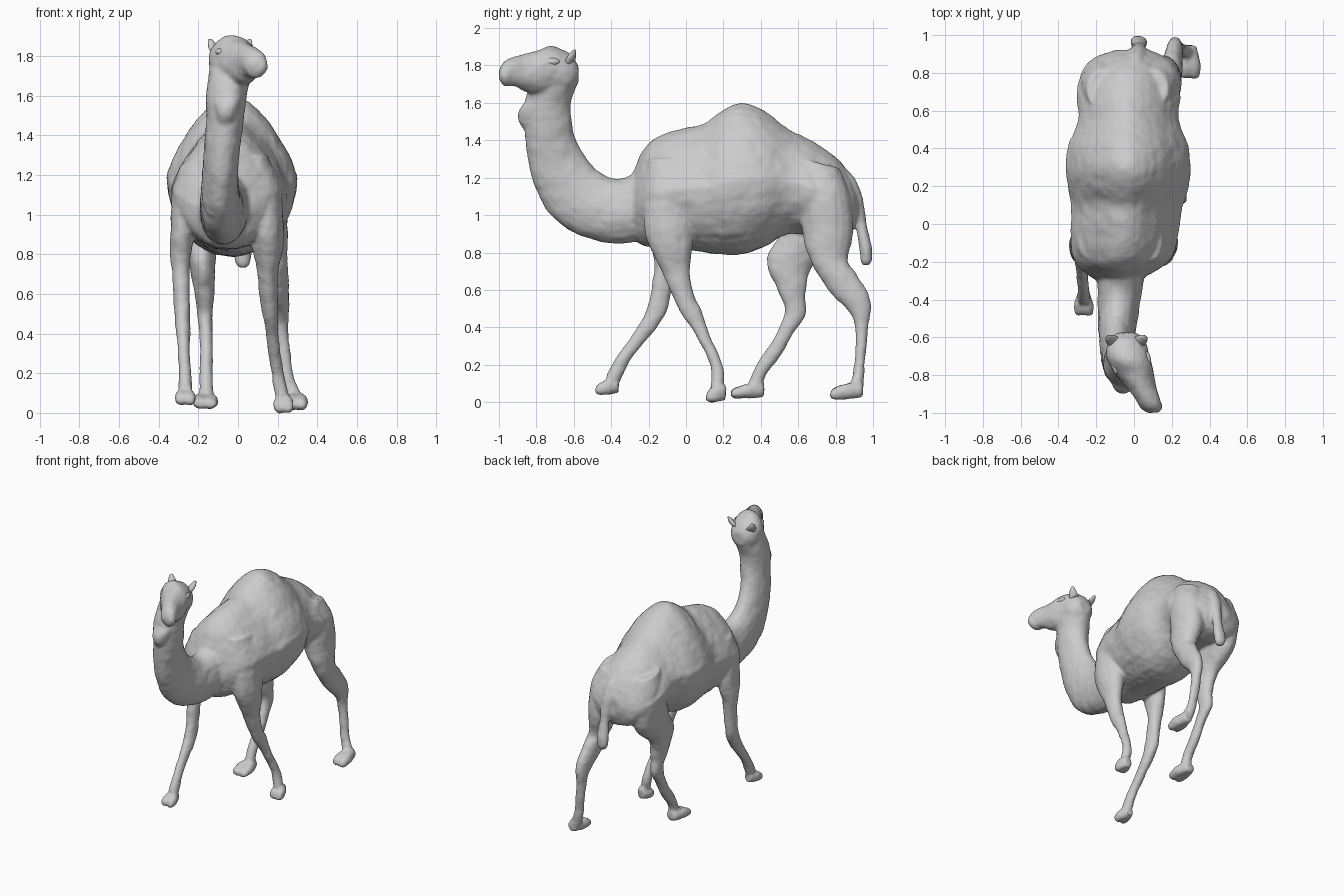
import bpy, bmesh, math
from mathutils import Vector


def spline(rows, steps=4):
    """Catmull-Rom interpolation through rows of numbers."""
    out = []
    for i in range(len(rows) - 1):
        a, b, c, d = (rows[max(i - 1, 0)], rows[i], rows[i + 1], rows[min(i + 2, len(rows) - 1)])
        for k in range(steps):
            t = k / steps
            out.append([0.5 * (2 * q + (r - p) * t + (2 * p - 5 * q + 4 * r - s) * t * t
                               + (3 * q - p - 3 * r + s) * t ** 3) for p, q, r, s in zip(a, b, c, d)])
    return out + [list(rows[-1])]


def loft(bm, rows, taper=0.0, n=20):
    """Rows: y,z of one edge, y,z of the opposite edge, x centre, half width."""
    rings = []
    for y1, z1, y2, z2, x, w in spline(rows):
        mid = Vector((x, (y1 + y2) / 2, (z1 + z2) / 2))
        up = Vector((0, (y1 - y2) / 2, (z1 - z2) / 2))
        ring = []
        for k in range(n):
            a = math.tau * k / n
            s = math.sin(a)
            side = w * math.cos(a) * (1 - taper * max(s, 0))
            ring.append(bm.verts.new(mid + up * s + Vector((side, 0, 0))))
        rings.append(ring)
    for r, q in zip(rings, rings[1:]):
        for k in range(n):
            bm.faces.new((r[k], r[(k + 1) % n], q[(k + 1) % n], q[k]))
    bm.faces.new(rings[0][::-1])
    bm.faces.new(rings[-1])


def foot(bm, x, heel, toe, z0, z1, w):
    """Flat two-toed pad."""
    mid = (heel + toe) / 2
    tip = toe * .8 + mid * .2
    for s in (-1, 1):
        cx = x + s * w * 0.36
        loft(bm, [(heel, z1, heel, z0 + .01, x, w * .6),
                  (mid, z1, mid, z0, cx, w * .66),
                  (tip, z1 - .025, tip, z0, cx, w * .6),
                  (toe, z0 + .035, toe, z0 + .01, cx, w * .35)], n=12)


def finish(name, bm, voxel, rough=0.0, smooth=3):
    """Fuse the overlapping lofts into one skin."""
    bmesh.ops.recalc_face_normals(bm, faces=bm.faces)
    me = bpy.data.meshes.new(name)
    bm.to_mesh(me)
    bm.free()
    ob = bpy.data.objects.new(name, me)
    bpy.context.collection.objects.link(ob)
    m = ob.modifiers.new("fuse", 'REMESH')
    m.mode, m.voxel_size, m.use_smooth_shade = 'VOXEL', voxel, True
    m = ob.modifiers.new("soften", 'SMOOTH')
    m.factor, m.iterations = 0.5, smooth
    if rough:
        tex = bpy.data.textures.new("hide", 'CLOUDS')
        tex.noise_scale = 0.09
        m = ob.modifiers.new("hide", 'DISPLACE')
        m.texture, m.strength, m.mid_level = tex, rough, 0.45
    bpy.ops.object.select_all(action='DESELECT')
    ob.select_set(True)
    bpy.context.view_layer.objects.active = ob
    bpy.ops.object.convert(target='MESH')
    bpy.ops.object.shade_smooth_by_angle(angle=math.radians(40))
    return ob


skin = bmesh.new()

# Torso with hump: y, bottom z, top z, x centre, half width
torso = [(-.31, .95, 1.13, -.09, .09), (-.25, .85, 1.31, -.08, .19), (-.17, .83, 1.41, -.06, .265),
         (-.03, .82, 1.46, -.05, .285), (.1, .80, 1.49, -.035, .295), (.2, .79, 1.565, -.03, .32),
         (.3, .79, 1.6, -.03, .33), (.42, .83, 1.555, -.03, .315), (.55, .9, 1.46, -.03, .265),
         (.68, .89, 1.39, -.03, .275), (.8, .88, 1.31, -.03, .25), (.88, .9, 1.21, -.02, .19),
         (.92, .98, 1.12, -.01, .09)]
loft(skin, [(y, t, y, b, x, w) for y, b, t, x, w in torso], taper=0.36, n=32)

# Neck
loft(skin, [(-.12, 1.3, -.15, .9, -.06, .15), (-.28, 1.22, -.3, .85, -.07, .125),
            (-.38, 1.195, -.47, .86, -.08, .11), (-.48, 1.245, -.64, .93, -.09, .1),
            (-.55, 1.33, -.76, 1.05, -.09, .09), (-.595, 1.42, -.835, 1.24, -.08, .09),
            (-.615, 1.52, -.86, 1.43, -.065, .095), (-.61, 1.62, -.865, 1.56, -.06, .1),
            (-.58, 1.72, -.85, 1.66, -.045, .105), (-.6, 1.8, -.8, 1.75, -.04, .09)])

# Throat tuft
loft(skin, [(-.83, 1.63, -.80, 1.60, -.05, .07), (-.89, 1.57, -.78, 1.54, -.055, .065),
            (-.9, 1.51, -.8, 1.49, -.06, .05), (-.86, 1.45, -.82, 1.45, -.065, .03)], n=12)

# Head, turned toward +x
loft(skin, [(-.575, 1.8, -.575, 1.71, -.04, .05), (-.62, 1.86, -.62, 1.66, -.04, .1),
            (-.71, 1.905, -.7, 1.65, -.03, .115), (-.78, 1.885, -.79, 1.64, 0, .105),
            (-.86, 1.86, -.86, 1.66, .035, .08), (-.93, 1.845, -.92, 1.69, .07, .065),
            (-.975, 1.82, -.97, 1.69, .09, .057), (-1.0, 1.775, -.998, 1.73, .1, .03)])

# Front leg, right side, swung back
loft(skin, [(-.2, 1.3, .06, 1.3, .08, .07), (-.22, 1.1, .05, 1.1, .125, .09),
            (-.22, .9, .04, .88, .145, .085), (-.15, .74, .02, .7, .15, .055),
            (-.085, .6, .05, .56, .155, .045), (-.03, .48, .085, .48, .165, .038),
            (.05, .36, .125, .36, .175, .03), (.13, .2, .195, .2, .2, .03),
            (.13, .09, .2, .08, .22, .035)])
foot(skin, .23, .215, .11, .0, .09, .05)

# Front leg, left side, swung forward
loft(skin, [(-.2, 1.25, .0, 1.25, -.21, .08), (-.22, 1.1, .0, 1.1, -.25, .08),
            (-.21, .9, -.02, .88, -.28, .062), (-.17, .76, -.06, .76, -.29, .048),
            (-.185, .6, -.08, .6, -.285, .042), (-.21, .5, -.105, .48, -.28, .04),
            (-.26, .4, -.18, .37, -.275, .032), (-.36, .26, -.3, .22, -.27, .03),
            (-.43, .14, -.37, .08, -.265, .034)])
foot(skin, -.265, -.36, -.485, .04, .12, .05)

# Hind leg, right side, swung back, with haunch
loft(skin, [(.62, 1.3, .82, 1.25, .1, .08), (.6, 1.15, .88, 1.1, .125, .12),
            (.62, .95, .895, .92, .15, .1), (.65, .8, .865, .76, .18, .07),
            (.75, .61, .91, .69, .2, .055), (.865, .49, .985, .54, .215, .042),
            (.905, .4, .975, .4, .22, .034), (.9, .2, .955, .2, .245, .034),
            (.88, .1, .945, .07, .28, .04)])
foot(skin, .295, .945, .77, .015, .1, .055)

# Hind leg, left side, swung forward, with haunch
loft(skin, [(.6, 1.3, .82, 1.25, -.16, .09), (.56, 1.12, .88, 1.08, -.17, .12),
            (.52, .92, .83, .86, -.185, .09), (.43, .77, .68, .73, -.18, .065),
            (.48, .62, .64, .6, -.17, .05), (.53, .5, .635, .46, -.165, .038),
            (.49, .38, .57, .36, -.16, .033), (.43, .28, .51, .25, -.16, .032),
            (.36, .17, .42, .13, -.16, .034), (.33, .09, .41, .05, -.16, .04)])
foot(skin, -.165, .415, .24, .02, .1, .062)

# Tail with hair tuft, grown out of the rump
loft(skin, [(.80, 1.28, .74, 1.2, .0, .05), (.9, 1.2, .84, 1.12, .01, .05),
            (.95, 1.06, .88, 1.04, .02, .042), (.968, .93, .91, .92, .025, .035),
            (.993, .83, .925, .83, .025, .045), (.996, .76, .93, .76, .025, .04),
            (.975, .73, .945, .73, .025, .02)], n=16)
finish("camel_body", skin, 0.011, rough=0.012)

# Small folded ears
for name, s in (("left", -1), ("right", 1)):
    ear = bmesh.new()
    x = -.04 + s * .06
    loft(ear, [(-.59, 1.83, -.65, 1.79, x, .03), (-.585, 1.86, -.645, 1.83, x + s * .025, .026),
               (-.59, 1.89, -.615, 1.875, x + s * .04, .012)], n=10)
    finish(name + "_ear", ear, 0.006, smooth=1)

# Heavy brows, sunk into the skull
for name, x, y in (("left", -.09, -.75), ("right", .065, -.72)):
    bpy.ops.mesh.primitive_uv_sphere_add(segments=16, ring_count=10, radius=.035, location=(x, y, 1.82))
    brow = bpy.context.object
    brow.name = name + "_brow"
    brow.scale = (.7, 1.3, .6)
    bpy.ops.object.shade_smooth_by_angle()
